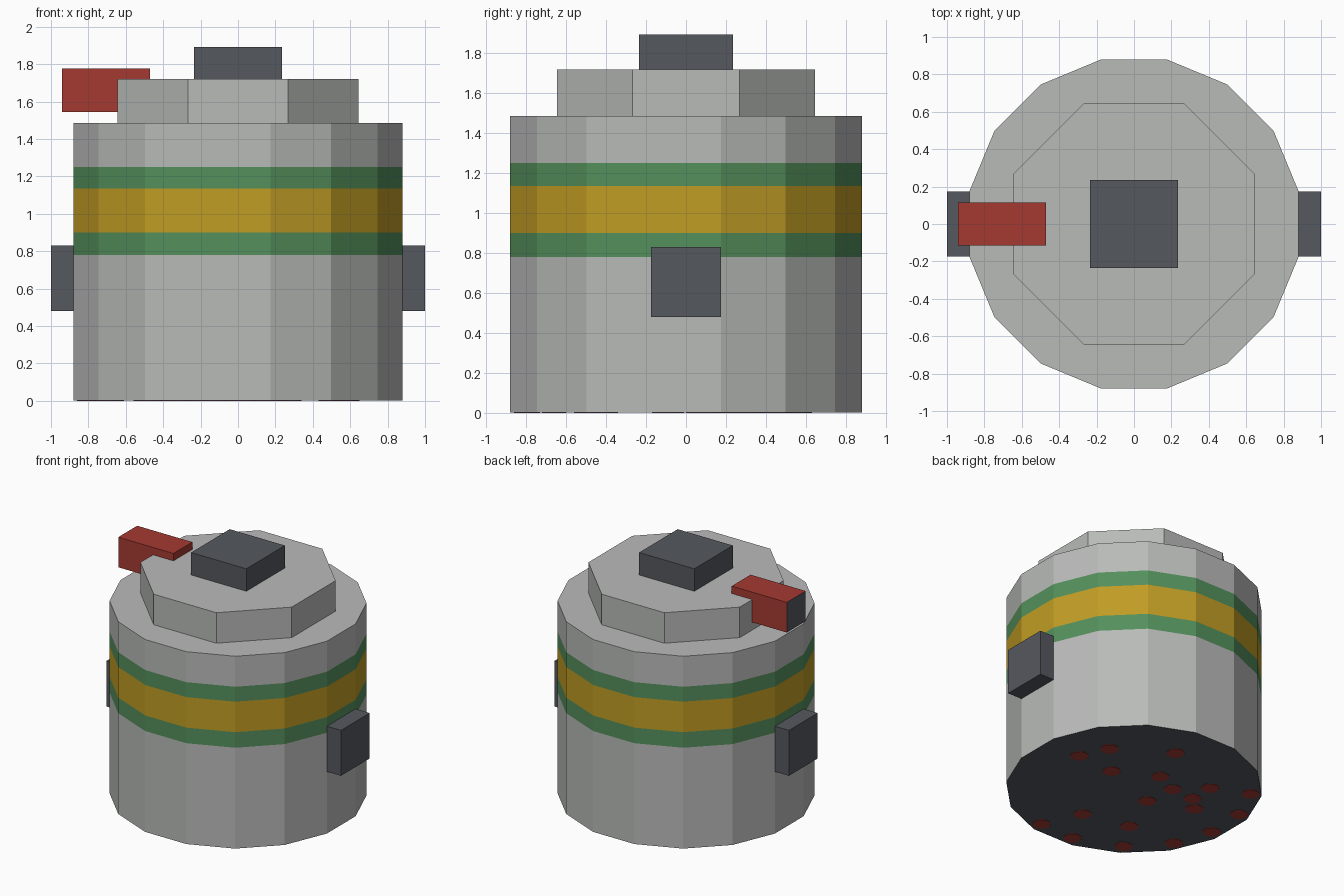
import bpy, bmesh, math

if "Cube" in bpy.data.objects:
    bpy.data.objects.remove(bpy.data.objects["Cube"])


def mat(name, rgb):
    m = bpy.data.materials.new(name)
    m.diffuse_color = (*rgb, 1)
    m.use_nodes = True
    m.node_tree.nodes["Principled BSDF"].inputs["Base Color"].default_value = m.diffuse_color
    return m


GREY = mat("light_grey", (0.485, 0.497, 0.485))
DARK = mat("dark_grey", (0.091, 0.098, 0.114))
GREEN = mat("green", (0.089, 0.279, 0.107))
YELLOW = mat("yellow", (0.533, 0.337, 0.018))
RED = mat("red", (0.376, 0.042, 0.032))


def finish(name, bm, mats):
    bmesh.ops.recalc_face_normals(bm, faces=bm.faces)
    me = bpy.data.meshes.new(name)
    bm.to_mesh(me)
    bm.free()
    for m in mats:
        me.materials.append(m)
    ob = bpy.data.objects.new(name, me)
    bpy.context.collection.objects.link(ob)
    return ob


def drum(name, sides, apothem, levels, mats, slots, bottom=0, centre=(0, 0)):
    """Prism with flat sides on the axes, one material slot per height band."""
    bm = bmesh.new()
    r = apothem / math.cos(math.pi / sides)
    rings = []
    for z in levels:
        angles = [2 * math.pi * (i + 0.5) / sides for i in range(sides)]
        rings.append([bm.verts.new((centre[0] + r * math.cos(a),
                                    centre[1] + r * math.sin(a), z)) for a in angles])
    for lo, hi, slot in zip(rings, rings[1:], slots):
        for i in range(sides):
            j = (i + 1) % sides
            bm.faces.new((lo[i], lo[j], hi[j], hi[i])).material_index = slot
    bm.faces.new(rings[0][::-1]).material_index = bottom
    bm.faces.new(rings[-1])
    return finish(name, bm, mats)


def box(name, lo, hi, mats):
    bm = bmesh.new()
    bmesh.ops.create_cube(bm, size=1)
    for v in bm.verts:
        v.co = [(a + b) / 2 + c * (b - a) for a, b, c in zip(lo, hi, v.co)]
    return finish(name, bm, mats)


# Striped body with a dark underside
drum("body", 16, 0.88, [0.003, 0.78, 0.90, 1.135, 1.25, 1.485],
     [GREY, GREEN, YELLOW, DARK], [0, 1, 2, 1, 0], bottom=3)

# Stepped lid and its cap
drum("lid", 8, 0.645, [1.485, 1.72], [GREY], [0])
box("cap", (-0.235, -0.235, 1.72), (0.235, 0.235, 1.893), [DARK])

# Side lugs
for side, x0, x1 in (("left", -1, -0.87), ("right", 0.87, 1)):
    box(side + "_lug", (x0, -0.175, 0.48), (x1, 0.175, 0.83), [DARK])

# Red block on the lid edge, with a dark outer end
block = box("red_block", (-0.94, -0.115, 1.545), (-0.47, 0.115, 1.777), [RED, DARK])
for p in block.data.polygons:
    if p.normal.x < -0.9:
        p.material_index = 1

# Red spots on the underside
spots = [(.59, .11), (.49, .32), (.10, .57), (.28, .09), (-.03, .25), (-.21, .17),
         (-.40, .35), (-.40, .16), (-.50, .06), (-.67, .47), (-.18, -.07), (.05, -.50),
         (-.31, -.42), (.18, -.79), (-.11, -.80), (-.80, -.11), (-.70, -.40),
         (-.46, -.66), (-.79, .20)]
for c in spots:
    drum("underside_spot", 8, 0.06, [0, 0.004], [RED], [0], centre=c)
